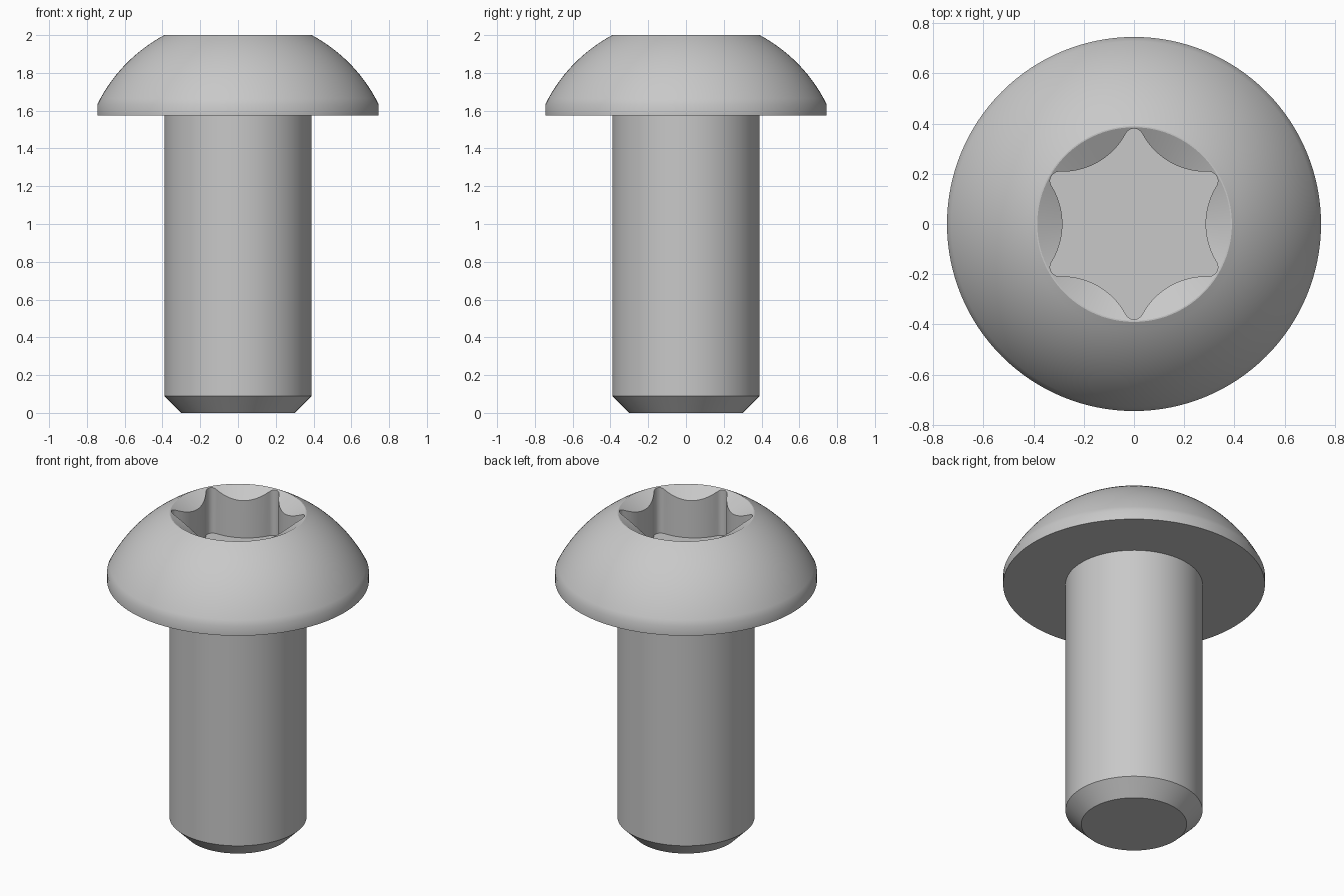
import bpy, bmesh
from math import sin, cos, pi, sqrt, asin, atan2, radians

if "Cube" in bpy.data.objects:
    bpy.data.objects.remove(bpy.data.objects["Cube"], do_unlink=True)

steel = bpy.data.materials.new("grey_steel")
steel.use_nodes = True
grey = (0.58, 0.58, 0.58, 1)
steel.diffuse_color = grey
steel.node_tree.nodes["Principled BSDF"].inputs["Base Color"].default_value = grey


def make_object(name, bm):
    bmesh.ops.recalc_face_normals(bm, faces=bm.faces)
    mesh = bpy.data.meshes.new(name)
    bm.to_mesh(mesh)
    bm.free()
    obj = bpy.data.objects.new(name, mesh)
    bpy.context.collection.objects.link(obj)
    mesh.materials.append(steel)
    return obj


def lathe(name, profile, steps=128):
    bm = bmesh.new()
    verts = [bm.verts.new((r, 0, z)) for r, z in profile]
    edges = [bm.edges.new(pair) for pair in zip(verts, verts[1:])]
    bmesh.ops.spin(bm, geom=verts + edges, cent=(0, 0, 0), axis=(0, 0, 1),
                   angle=2 * pi, steps=steps)
    bmesh.ops.remove_doubles(bm, verts=bm.verts, dist=0.0001)
    return make_object(name, bm)


# Main dimensions
shank_r, head_r, top_r, head_z, top_z = 0.39, 0.745, 0.39, 1.575, 2.0
dome_r = 0.83
dome_z = top_z - sqrt(dome_r ** 2 - top_r ** 2)

# Shank with chamfered tip, domed head and countersink, as one turned profile
low, high = asin(head_r / dome_r), asin(top_r / dome_r)
dome = []
for i in range(15):
    a = low + (high - low) * i / 14
    dome.append((dome_r * sin(a), dome_z + dome_r * cos(a)))
profile = [(0, 0), (0.3, 0), (shank_r, 0.09), (shank_r, head_z), (head_r, head_z)]
profile += dome + [(0.385, top_z), (0.275, 1.938), (0, 1.938)]
screw = lathe("button_head_screw", profile)

# Six-lobed socket outline: round tips joined by tangent inward arcs
tip, waist, tip_arc = 0.38, 0.285, 0.037
c = tip - tip_arc
k = cos(pi / 6)
waist_arc = ((c * c + waist ** 2 - 2 * c * waist * k - tip_arc ** 2)
             / (2 * (tip_arc + c * k - waist)))
d = waist + waist_arc
bend = atan2(d * sin(pi / 6), d * k - c)      # direction from tip centre to waist centre
sweep = bend - pi / 6                         # half angle of the waist arc
outline = []
for lobe in range(6):
    turn = pi / 2 + lobe * pi / 3
    for i in range(13):
        a = turn + bend * (i / 6 - 1)
        outline.append((c * cos(turn) + tip_arc * cos(a), c * sin(turn) + tip_arc * sin(a)))
    mid = turn + pi / 6
    for i in range(1, 20):
        a = mid + pi + sweep * (1 - i / 10)
        outline.append((d * cos(mid) + waist_arc * cos(a), d * sin(mid) + waist_arc * sin(a)))

bm = bmesh.new()
floor = bm.faces.new([bm.verts.new((x, y, 1.71)) for x, y in outline])
walls = bmesh.ops.extrude_face_region(bm, geom=[floor])
bmesh.ops.translate(bm, vec=(0, 0, 0.4),
                    verts=[v for v in walls["geom"] if isinstance(v, bmesh.types.BMVert)])
cutter = make_object("socket_cutter", bm)
cutter.hide_render = True

# Cut the socket
cut = screw.modifiers.new("socket", "BOOLEAN")
cut.operation = "DIFFERENCE"
cut.solver = "EXACT"
cut.object = cutter
bpy.ops.object.select_all(action="DESELECT")
bpy.context.view_layer.objects.active = screw
screw.select_set(True)
bpy.ops.object.modifier_apply(modifier=cut.name)
bpy.data.objects.remove(cutter, do_unlink=True)
bpy.ops.object.shade_smooth_by_angle(angle=radians(28))
